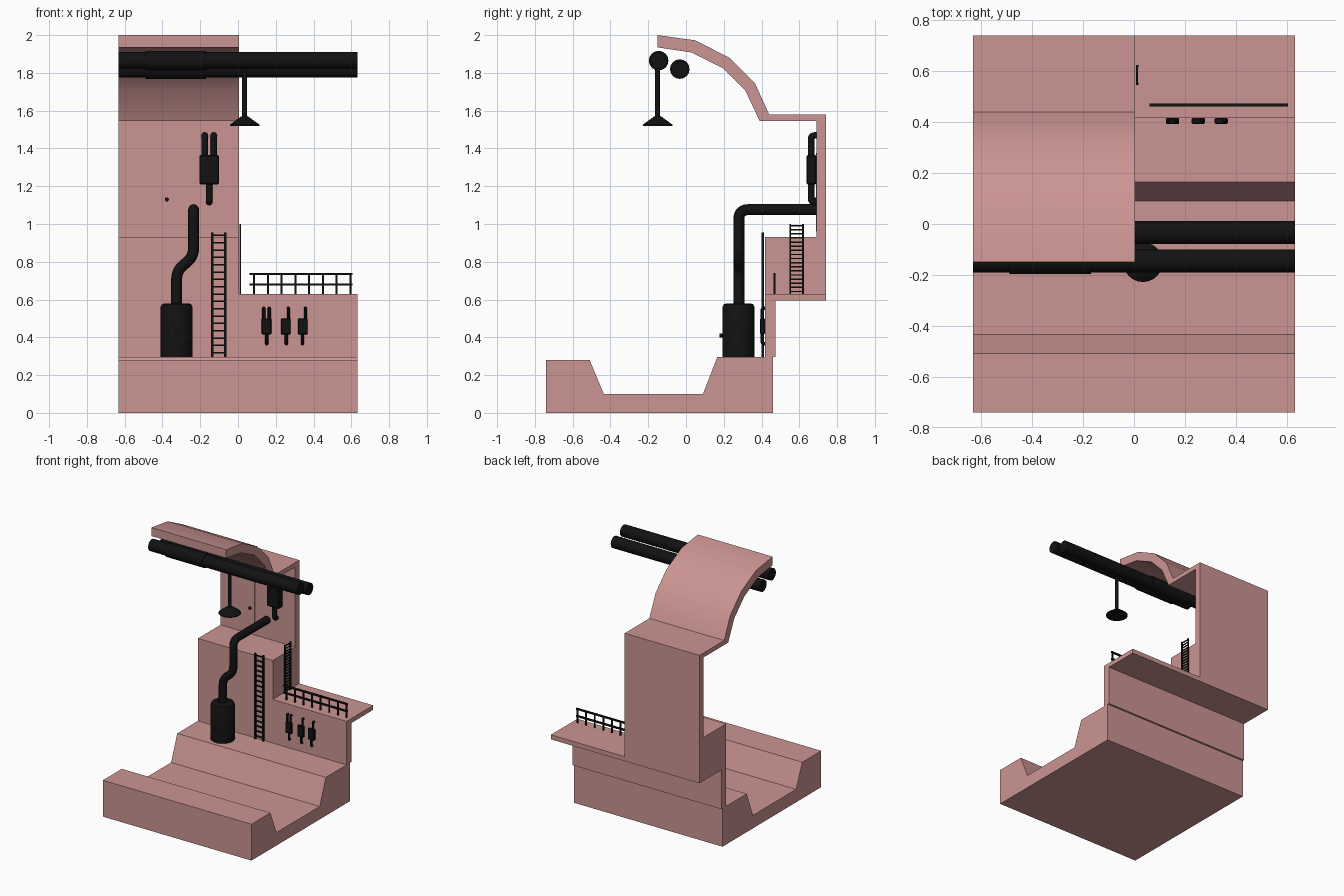
import bpy, bmesh, math
from mathutils import Vector, Matrix

if "Cube" in bpy.data.objects:
    bpy.data.objects.remove(bpy.data.objects["Cube"])


def material(name, rgb):
    m = bpy.data.materials.new(name)
    m.diffuse_color = (*rgb, 1)
    m.use_nodes = True
    m.node_tree.nodes["Principled BSDF"].inputs["Base Color"].default_value = m.diffuse_color
    return m


PINK = material("pink_concrete", (0.60, 0.30, 0.29))
BLACK = material("black_metal", (0.006, 0.006, 0.006))
W = 0.633        # half width of the diorama
WALL_Y = 0.417   # front of the lower wall
BACK_Y = 0.69    # front of the upper wall


def finish(name, bm, mat, smooth=None):
    bmesh.ops.recalc_face_normals(bm, faces=bm.faces)
    me = bpy.data.meshes.new(name)
    bm.to_mesh(me)
    bm.free()
    me.materials.append(mat)
    ob = bpy.data.objects.new(name, me)
    bpy.context.collection.objects.link(ob)
    if smooth:
        bpy.ops.object.select_all(action='DESELECT')
        bpy.context.view_layer.objects.active = ob
        ob.select_set(True)
        bpy.ops.object.shade_smooth_by_angle(angle=math.radians(smooth))
    return ob


def extrude_x(name, profile, x0, x1, smooth=None):
    """Extrude a (y, z) outline along x."""
    bm = bmesh.new()
    face = bm.faces.new([bm.verts.new((x0, y, z)) for y, z in profile])
    ext = bmesh.ops.extrude_face_region(bm, geom=[face])
    vs = [g for g in ext["geom"] if isinstance(g, bmesh.types.BMVert)]
    bmesh.ops.translate(bm, verts=vs, vec=(x1 - x0, 0, 0))
    return finish(name, bm, PINK, smooth)


def add_box(bm, lo, hi):
    lo, hi = Vector(lo), Vector(hi)
    m = Matrix.Translation((lo + hi) / 2) @ Matrix.Diagonal((*(hi - lo), 1))
    return bmesh.ops.create_cube(bm, size=1, matrix=m)["verts"]


def box(name, lo, hi, mat, bevel=0):
    bm = bmesh.new()
    add_box(bm, lo, hi)
    if bevel:
        bmesh.ops.bevel(bm, geom=bm.edges[:], offset=bevel, segments=1, affect='EDGES')
    return finish(name, bm, mat)


def lathe(name, profile, loc, n=24):
    """Revolve an (r, z) outline about a vertical axis."""
    bm = bmesh.new()
    vs = [bm.verts.new((r, 0, z)) for r, z in profile]
    es = [bm.edges.new(p) for p in zip(vs, vs[1:])]
    bmesh.ops.spin(bm, geom=vs + es, axis=(0, 0, 1), cent=(0, 0, 0),
                   angle=math.tau, steps=n, use_merge=True)
    bmesh.ops.remove_doubles(bm, verts=bm.verts, dist=1e-5)
    bmesh.ops.translate(bm, verts=bm.verts, vec=loc)
    return finish(name, bm, BLACK, 35)


def tube(name, pts, r, fillet=0.0, res=4):
    """Capped round tube along a path with rounded corners."""
    pts = [Vector(p) for p in pts]
    path = [pts[0]]
    for a, b, c in zip(pts, pts[1:], pts[2:]):
        p, q = b + (a - b).normalized() * fillet, b + (c - b).normalized() * fillet
        path += [p.lerp(b, t / 6).lerp(b.lerp(q, t / 6), t / 6) for t in range(7)]
    path.append(pts[-1])
    cu = bpy.data.curves.new(name, 'CURVE')
    cu.dimensions = '3D'
    cu.bevel_depth, cu.bevel_resolution, cu.use_fill_caps = r, res, True
    sp = cu.splines.new('POLY')
    sp.points.add(len(path) - 1)
    for sp_pt, p in zip(sp.points, path):
        sp_pt.co = (*p, 1)
    tmp = bpy.data.objects.new(name + "_path", cu)
    bpy.context.collection.objects.link(tmp)
    bpy.context.view_layer.update()
    me = bpy.data.meshes.new_from_object(tmp.evaluated_get(bpy.context.evaluated_depsgraph_get()))
    bpy.data.objects.remove(tmp)
    bm = bmesh.new()
    bm.from_mesh(me)
    bpy.data.meshes.remove(me)
    bmesh.ops.remove_doubles(bm, verts=bm.verts, dist=1e-5)
    return finish(name, bm, BLACK, 40)


def ladder(name, centre, along, half, z0, z1, rungs, t=0.006):
    """Two rails and evenly spaced rungs; 'along' is the rung direction."""
    bm = bmesh.new()
    c, a = Vector(centre), Vector(along)
    d = Vector((t, t, 0))
    for s in (-1, 1):
        p = c + a * half * s
        add_box(bm, p - d + Vector((0, 0, z0)), p + d + Vector((0, 0, z1)))
    for i in range(rungs):
        z = z0 + (z1 - z0) * (i + 0.6) / rungs
        add_box(bm, c - a * half - Vector((t, t, t)) * 0.7 + Vector((0, 0, z)),
                c + a * half + Vector((t, t, t)) * 0.7 + Vector((0, 0, z)))
    return finish(name, bm, BLACK)


# Channel base
extrude_x("channel_base", [(-0.74, 0), (0.46, 0), (0.46, 0.295), (0.165, 0.295), (0.09, 0.10),
                           (-0.435, 0.10), (-0.51, 0.28), (-0.74, 0.28)], -W, W)

# Tall wall with curved roof on the left, low balcony on the right
foot = [(WALL_Y, 0.295), (0.475, 0.295), (0.475, 0.595), (0.74, 0.595)]
roof = [(0.74, 1.58), (0.44, 1.58), (0.365, 1.745), (0.23, 1.88), (0.05, 1.972), (-0.15, 2.0),
        (-0.15, 1.935), (0.03, 1.908), (0.195, 1.825), (0.315, 1.705), (0.39, 1.545), (BACK_Y, 1.545)]
extrude_x("tall_wall_and_roof", foot + roof + [(BACK_Y, 0.93), (WALL_Y, 0.93)], -W, 0.004, 32)
extrude_x("balcony_wall", foot + [(0.74, 0.63), (WALL_Y, 0.63)], 0.004, W)

# Door and knob
box("door_panel", (-0.575, BACK_Y - 0.003, 0.96), (-0.34, BACK_Y + 0.01, 1.375), PINK)
tube("door_knob", [(-0.377, BACK_Y - 0.012, 1.13), (-0.377, BACK_Y, 1.13)], 0.011)

# Overhead pipes with sleeves
for side, y, z in (("front", -0.145, 1.865), ("rear", -0.033, 1.82)):
    tube(side + "_overhead_pipe", [(-W, y, z), (W, y, z)], 0.045, res=6)
    tube(side + "_pipe_sleeve", [(-0.49, y, z), (-0.17, y, z)], 0.052, res=6)

# Hanging lamp
tube("lamp_rod", [(0.035, -0.15, 1.55), (0.035, -0.15, 1.86)], 0.013)
lathe("lamp_shade", [(0, 1.572), (0.018, 1.57), (0.078, 1.526), (0.078, 1.52), (0, 1.52)],
      (0.035, -0.15, 0))

# Tank, valve and its pipe
lathe("tank", [(0, 0.295), (0.085, 0.295), (0.085, 0.56), (0.078, 0.574), (0.065, 0.58), (0, 0.58)],
      (-0.325, 0.278, 0))
tube("tank_valve", [(-0.325, 0.20, 0.41), (-0.325, 0.178, 0.41)], 0.010)
tube("tank_pipe", [(-0.325, 0.28, 0.57), (-0.325, 0.28, 0.755), (-0.235, 0.28, 0.825),
                   (-0.235, 0.28, 1.076), (-0.235, BACK_Y, 1.076)], 0.029, 0.05)

# Wall meter with tubes bending into the upper wall
box("meter_box", (-0.205, 0.638, 1.21), (-0.10, BACK_Y, 1.365), BLACK, 0.006)
for i, (x, z0, z1) in enumerate(((-0.176, 1.35, 1.469), (-0.128, 1.35, 1.469), (-0.153, 1.22, 1.116))):
    tube(f"meter_tube_{i + 1}", [(x, 0.662, z0), (x, 0.662, z1), (x, BACK_Y, z1)], 0.017, 0.02)

# Three small fuse boxes on the lower wall
for i, (x, ups, down) in enumerate(((0.151, (-0.015, 0.014), 0.001), (0.253, (0.014,), 0.003),
                                    (0.343, (0.014,), -0.002))):
    box(f"fuse_box_{i + 1}", (x - 0.026, 0.393, 0.416), (x + 0.026, WALL_Y, 0.50), BLACK, 0.004)
    tubes = [(u, 0.49, 0.554) for u in ups] + [(down, 0.425, 0.366)]
    for j, (dx, z0, z1) in enumerate(tubes):
        tube(f"fuse_tube_{i + 1}_{j + 1}", [(x + dx, 0.403, z0), (x + dx, 0.403, z1),
                                            (x + dx, WALL_Y, z1)], 0.0085, 0.01, 2)

# Ladders
ladder("wall_ladder", (-0.102, 0.406, 0), (1, 0, 0), 0.034, 0.295, 0.955, 17)
ladder("balcony_ladder", (0.012, 0.586, 0), (0, 1, 0), 0.034, 0.63, 1.0, 17, 0.005)

# Balcony railing
bm = bmesh.new()
for i in range(8):
    px = 0.085 + i * 0.0729
    add_box(bm, (px - 0.005, 0.463, 0.63), (px + 0.005, 0.473, 0.735))
for z in (0.68, 0.735):
    add_box(bm, (0.06, 0.462, z - 0.006), (0.605, 0.474, z + 0.006))
finish("balcony_railing", bm, BLACK)
